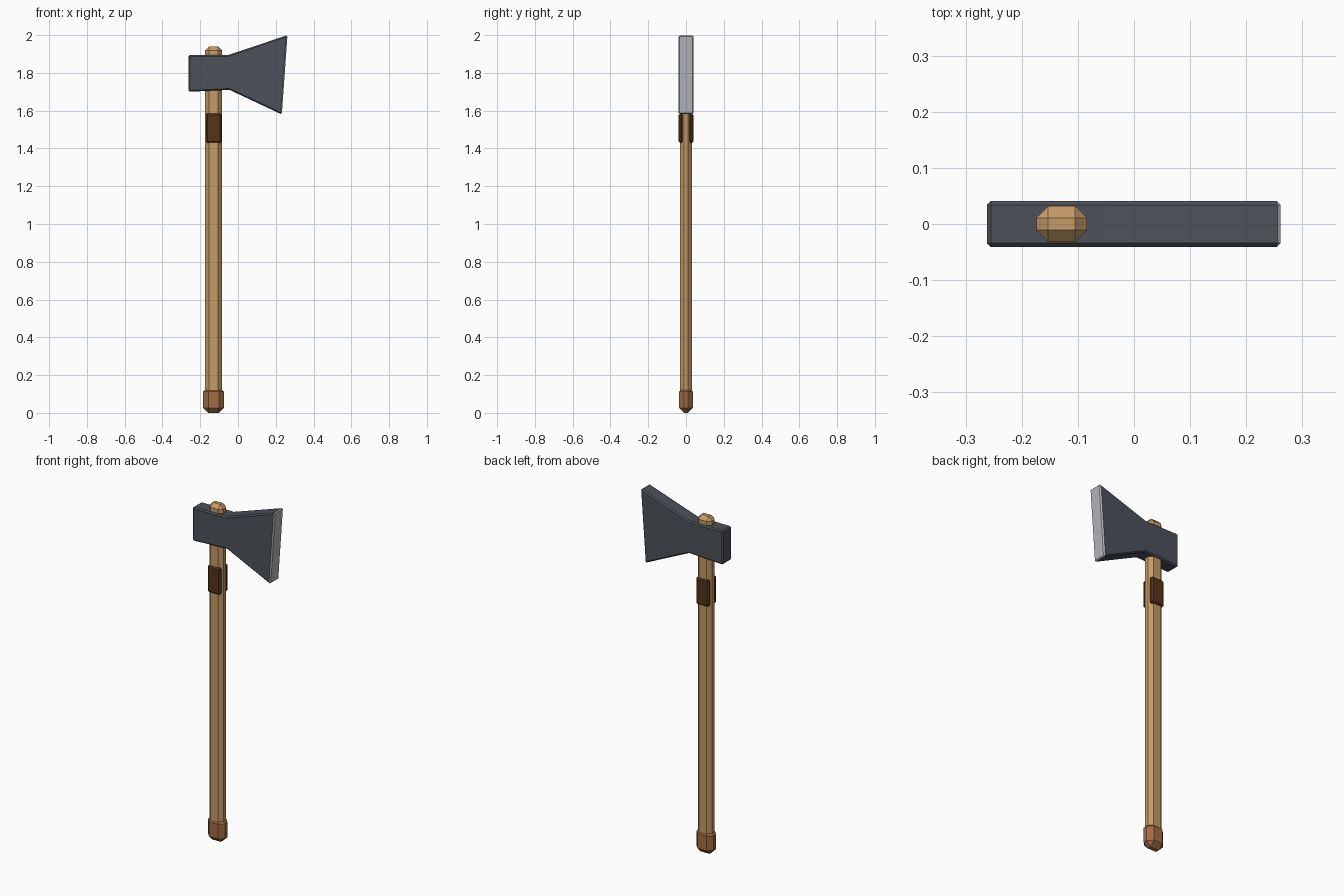
import bpy
import bmesh
import math

default_cube = bpy.data.objects.get("Cube")
if default_cube:
    bpy.data.objects.remove(default_cube, do_unlink=True)

AXIS_X = -0.129  # centre line of the handle


def make_material(name, rgb):
    mat = bpy.data.materials.new(name)
    mat.use_nodes = True
    mat.diffuse_color = (*rgb, 1)
    mat.node_tree.nodes["Principled BSDF"].inputs["Base Color"].default_value = (*rgb, 1)
    return mat


wood = make_material("light wood", (0.56, 0.325, 0.133))
end_wood = make_material("reddish wood", (0.35, 0.15, 0.06))
leather = make_material("dark leather", (0.09, 0.034, 0.01))
steel = make_material("dark steel", (0.074, 0.083, 0.102))
bright_steel = make_material("bright steel", (0.445, 0.462, 0.50))


def chamfered_prism(name, outline, half_depth, chamfer, materials, y=0.0):
    """Extrude an XZ outline along Y and chamfer its sharp edges."""
    bm = bmesh.new()
    front = bm.faces.new([bm.verts.new((x, y - half_depth, z)) for x, z in outline])
    extruded = bmesh.ops.extrude_face_region(bm, geom=[front], use_keep_orig=True)
    back = [v for v in extruded["geom"] if isinstance(v, bmesh.types.BMVert)]
    bmesh.ops.translate(bm, verts=back, vec=(0, 2 * half_depth, 0))
    bmesh.ops.recalc_face_normals(bm, faces=bm.faces[:])
    sharp = [e for e in bm.edges if e.calc_face_angle(0) > math.radians(30)]
    bmesh.ops.bevel(bm, geom=sharp, offset=chamfer, segments=1, profile=0.5,
                    affect="EDGES", clamp_overlap=True)
    bm.normal_update()
    mesh = bpy.data.meshes.new(name)
    bm.to_mesh(mesh)
    bm.free()
    for mat in materials:
        mesh.materials.append(mat)
    obj = bpy.data.objects.new(name, mesh)
    bpy.context.collection.objects.link(obj)
    return obj


def chamfered_box(name, half_width, half_depth, bottom, top, chamfer, mat, y=0.0):
    left, right = AXIS_X - half_width, AXIS_X + half_width
    outline = [(left, bottom), (right, bottom), (right, top), (left, top)]
    return chamfered_prism(name, outline, half_depth, chamfer, [mat], y)


# Handle and its thicker end knob
chamfered_box("handle", 0.045, 0.032, 0.04, 1.94, 0.021, wood)
chamfered_box("end_knob", 0.055, 0.038, 0.0, 0.139, 0.027, end_wood)

# Grip pads on the front and back of the handle
for side, name in ((-1, "front_grip_pad"), (1, "back_grip_pad")):
    chamfered_box(name, 0.041, 0.012, 1.43, 1.585, 0.008, leather, side * 0.027)

# Axe head, with the cutting end in brighter steel
head_outline = [(-0.262, 1.70), (-0.045, 1.71), (0.232, 1.58),
                (0.262, 2.0), (-0.05, 1.895), (-0.262, 1.895)]
head = chamfered_prism("axe_head", head_outline, 0.041, 0.007, [steel, bright_steel])
for face in head.data.polygons:
    face.material_index = 1 if face.normal.x > 0.25 else 0
